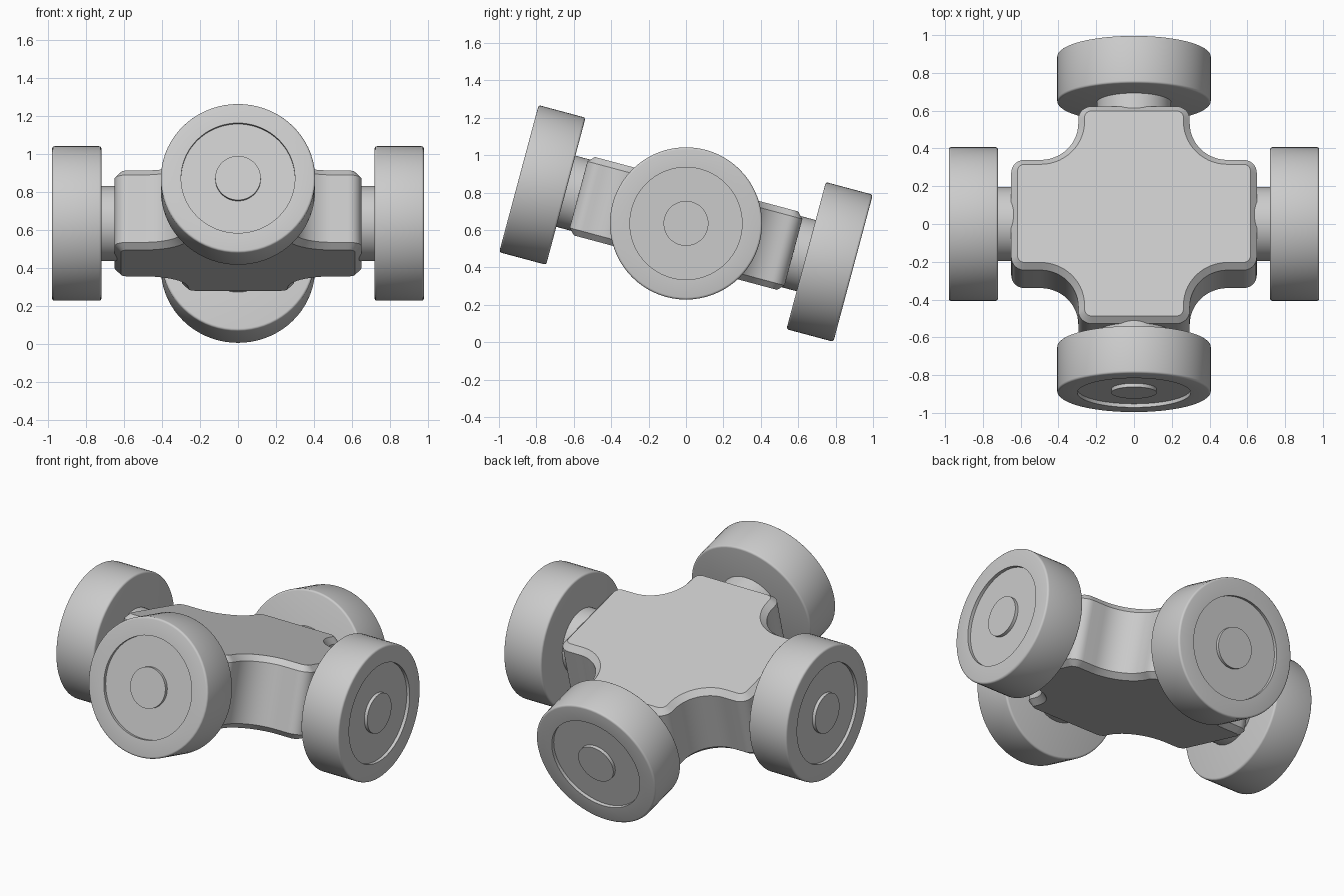
import bpy, bmesh, math
from mathutils import Matrix, Vector

if "Cube" in bpy.data.objects:
    bpy.data.objects.remove(bpy.data.objects["Cube"])

grey = bpy.data.materials.new("plain grey")
grey.diffuse_color = (0.6, 0.6, 0.6, 1)
grey.use_nodes = True
grey.node_tree.nodes["Principled BSDF"].inputs["Base Color"].default_value = grey.diffuse_color

# whole model leans 15 degrees, front end up
LEAN = Matrix.Translation((0, 0, 0.635)) @ Matrix.Rotation(math.radians(-15), 4, 'X')


def finish(bm, name, matrix):
    bmesh.ops.recalc_face_normals(bm, faces=bm.faces)
    mesh = bpy.data.meshes.new(name)
    bm.to_mesh(mesh)
    bm.free()
    mesh.materials.append(grey)
    ob = bpy.data.objects.new(name, mesh)
    bpy.context.collection.objects.link(ob)
    ob.matrix_world = matrix
    bpy.ops.object.select_all(action='DESELECT')
    ob.select_set(True)
    bpy.context.view_layer.objects.active = ob
    bpy.ops.object.shade_smooth_by_angle(angle=math.radians(32))
    return ob


def arc(cx, cy, r, a0, a1, n):
    angles = [math.radians(a0 + (a1 - a0) * i / n) for i in range(n + 1)]
    return [(cx + r * math.cos(a), cy + r * math.sin(a)) for a in angles]


def lathe(name, profile, matrix, steps=72):
    """Spin a (radius, height) profile round z."""
    bm = bmesh.new()
    verts = [bm.verts.new((r, 0, z)) for r, z in profile]
    edges = [bm.edges.new(p) for p in zip(verts, verts[1:])]
    bmesh.ops.spin(bm, geom=verts + edges, cent=(0, 0, 0), axis=(0, 0, 1),
                   angle=math.tau, steps=steps, use_duplicate=False)
    bmesh.ops.remove_doubles(bm, verts=bm.verts, dist=1e-5)
    return finish(bm, name, matrix)


# Cross-shaped body: one quarter outline, mirrored to all four
HALF = 0.217
quarter = (arc(0.58, 0.232, 0.07, 0, 90, 8)
           + arc(0.495, 0.502, 0.20, 270, 180, 14)
           + arc(0.225, 0.525, 0.07, 0, 90, 8))
upper = quarter + [(-x, y) for x, y in reversed(quarter)]
outline = upper + [(x, -y) for x, y in reversed(upper)]
bm = bmesh.new()
base = bm.faces.new([bm.verts.new((x, y, -HALF)) for x, y in outline])
top = bmesh.ops.extrude_face_region(bm, geom=[base], use_keep_orig=True)["geom"]
bmesh.ops.translate(bm, vec=(0, 0, 2 * HALF),
                    verts=[v for v in top if isinstance(v, bmesh.types.BMVert)])
bmesh.ops.recalc_face_normals(bm, faces=bm.faces)
rims = [e for e in bm.edges if abs(e.verts[0].co.z - e.verts[1].co.z) < 1e-4]
bmesh.ops.bevel(bm, geom=rims, offset=0.033, segments=1, affect='EDGES')
finish(bm, "cross_body", LEAN)

# Wheel profile: rounded rims, recessed outer disc and flush hub
R, W, B = 0.407, 0.26, 0.012
wheel = ([(0, 0)] + arc(R - B, B, B, -90, 0, 3) + arc(R - B, W - B, B, 0, 90, 3)
         + [(0.30, W), (0.30, W - 0.02), (0.12, W - 0.02), (0.12, W), (0, W)])

# Four wheels with their axles: direction, body end, wheel outer face
for side, d, start, end in (("right", (1, 0, 0), 0.63, 0.98),
                            ("left", (-1, 0, 0), 0.63, 0.98),
                            ("front", (0, -1, 0), 0.575, 0.925),
                            ("back", (0, 1, 0), 0.575, 0.925)):
    turn = LEAN @ Vector(d).to_track_quat('Z', 'Y').to_matrix().to_4x4()
    inner = end - W
    lathe(side + "_wheel", wheel, turn @ Matrix.Translation((0, 0, inner)))
    lathe(side + "_axle", [(0, start), (0.197, start), (0.197, inner + 0.01), (0, inner + 0.01)], turn)
